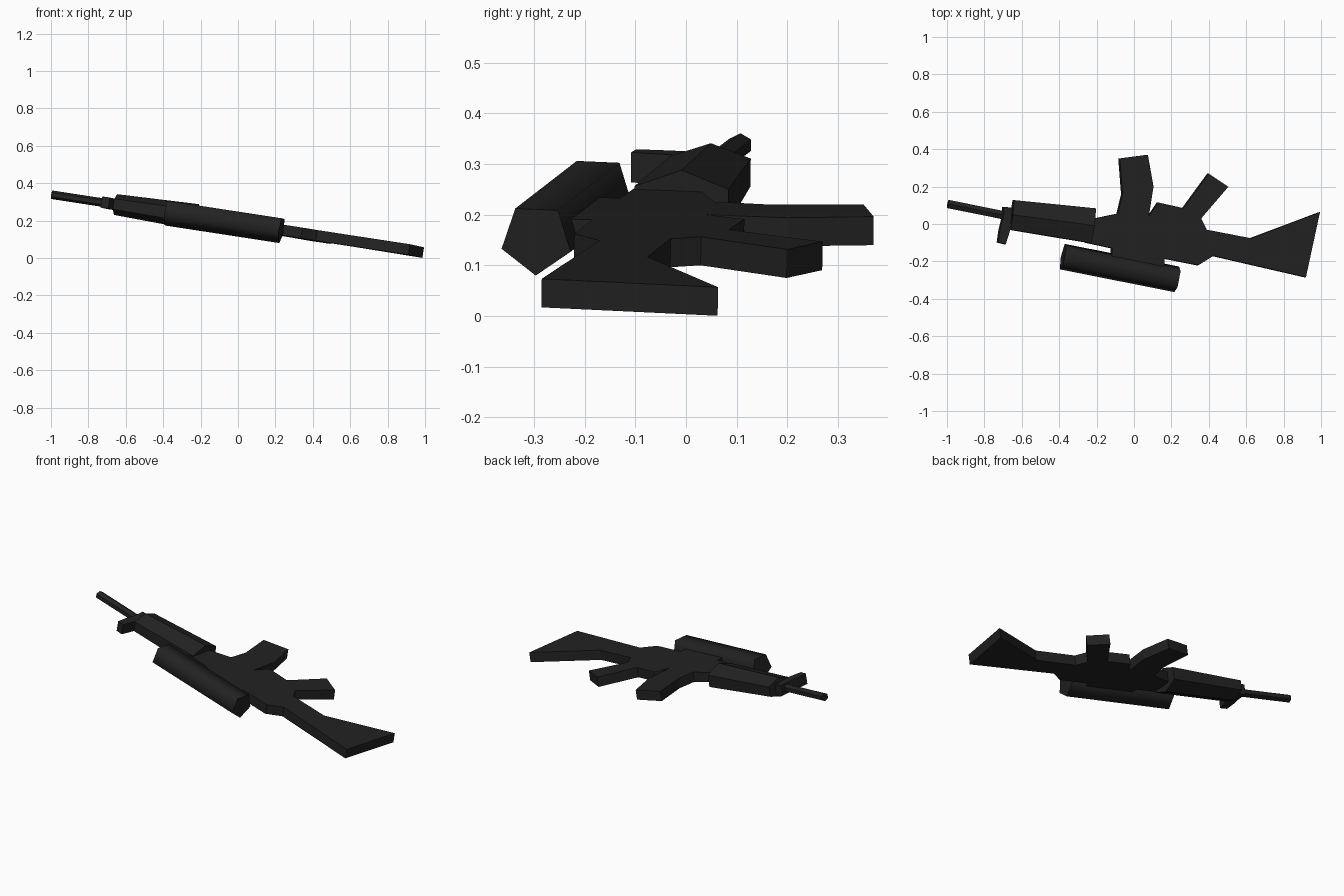
import bpy, bmesh
from math import radians, sin, cos, pi
from mathutils import Matrix, Vector

cube = bpy.data.objects.get("Cube")
if cube:
    bpy.data.objects.remove(cube, do_unlink=True)

mat = bpy.data.materials.new("charcoal_black")
mat.use_nodes = True
colour = (0.016, 0.016, 0.016, 1)
mat.diffuse_color = colour
mat.node_tree.nodes["Principled BSDF"].inputs["Base Color"].default_value = colour

# The whole model lies on its side, sloping down towards the stock
TILT = (Matrix.Translation((0, 0, 0.184)) @ Matrix.Rotation(radians(-0.8), 4, 'X')
        @ Matrix.Rotation(radians(8.87), 4, 'Y'))
STRETCH = 1 / cos(radians(8.87))


def finish(name, bm):
    bmesh.ops.recalc_face_normals(bm, faces=bm.faces)
    bm.transform(TILT)
    me = bpy.data.meshes.new(name)
    bm.to_mesh(me)
    bm.free()
    me.materials.append(mat)
    ob = bpy.data.objects.new(name, me)
    bpy.context.collection.objects.link(ob)
    return ob


def slab(name, outline, thick):
    """Flat plate with the given plan outline."""
    bm = bmesh.new()
    base = bm.faces.new([bm.verts.new((x * STRETCH, y, -thick / 2)) for x, y in outline])
    ext = bmesh.ops.extrude_face_region(bm, geom=[base])
    top = [g for g in ext["geom"] if isinstance(g, bmesh.types.BMVert)]
    bmesh.ops.translate(bm, verts=top, vec=(0, 0, thick))
    bmesh.ops.triangulate(bm, faces=[f for f in bm.faces if len(f.verts) > 4])
    return finish(name, bm)


def tube(name, sides, start, end, r_start, r_end, smooth=False):
    """Tapered prism between two plan points; radii are (width, height)."""
    bm = bmesh.new()
    a = Vector((start[0] * STRETCH, start[1], 0))
    b = Vector((end[0] * STRETCH, end[1], 0))
    axis = (b - a).normalized()
    across = Vector((-axis.y, axis.x, 0))
    rings = []
    for c, (rw, rh) in ((a, r_start), (b, r_end)):
        ring = []
        for i in range(sides):
            t = 2 * pi * i / sides - pi / 2
            ring.append(bm.verts.new(c + across * rw * cos(t) + Vector((0, 0, rh * sin(t)))))
        rings.append(ring)
    for i in range(sides):
        j = (i + 1) % sides
        f = bm.faces.new((rings[0][i], rings[0][j], rings[1][j], rings[1][i]))
        f.smooth = smooth
    for ring in rings:
        cap = bm.faces.new(ring)
        for e in cap.edges:
            e.smooth = False
    return finish(name, bm)


# Receiver, magazine, grip and stock cut from one plate
receiver = [(-0.26, -0.10), (-0.12, -0.13), (-0.125, -0.19), (0.155, -0.25), (0.16, -0.185),
            (0.34, -0.22), (0.42, -0.17)]
stock = [(0.915, -0.283), (0.99, 0.065), (0.62, -0.075), (0.385, -0.03), (0.355, 0.03)]
grip = [(0.5, 0.20), (0.395, 0.27), (0.26, 0.085), (0.125, 0.115), (0.075, 0.04)]
magazine = [(0.10, 0.20), (0.07, 0.37), (-0.08, 0.35), (-0.065, 0.16), (-0.09, 0.055),
            (-0.21, 0.03)]
slab("receiver_and_stock", receiver + stock + grip + magazine, 0.057)

# Front sight post
slab("front_sight", [(-0.70, 0.09), (-0.655, 0.085), (-0.665, -0.03), (-0.69, -0.11),
                     (-0.73, -0.10), (-0.72, -0.03), (-0.705, 0.03)], 0.06)

# Round parts
tube("scope", 5, (-0.38, -0.175), (0.232, -0.295), (0.073, 0.073), (0.073, 0.073), True)
tube("handguard", 6, (-0.655, 0.047), (-0.22, -0.01), (0.092, 0.056), (0.108, 0.07))
tube("barrel", 6, (-0.995, 0.105), (-0.62, 0.03), (0.025, 0.023), (0.025, 0.023))
